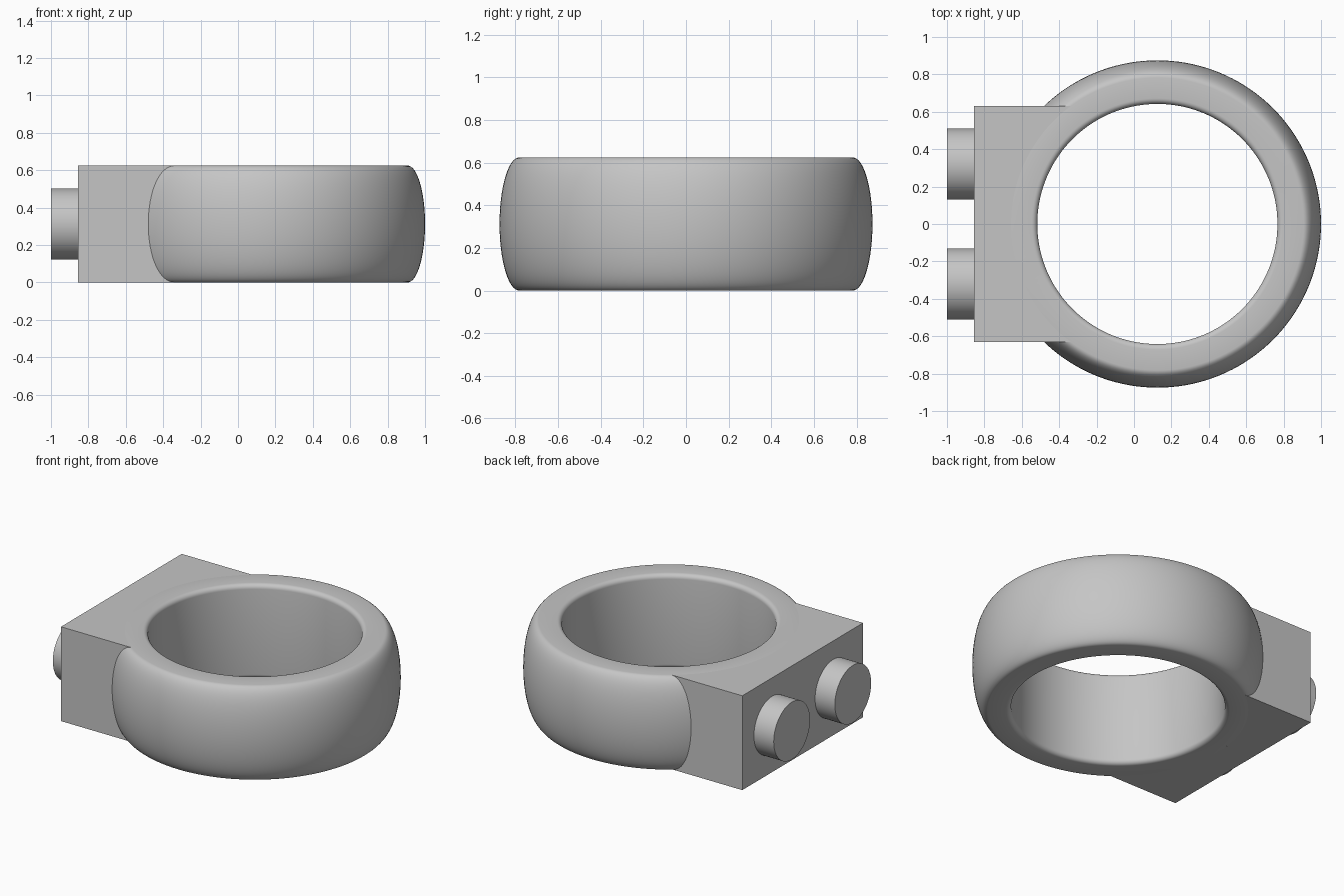
import bpy, bmesh, math
from mathutils import Matrix

cube = bpy.data.objects.get("Cube")
if cube:
    bpy.data.objects.remove(cube, do_unlink=True)

HEIGHT = 0.625
CENTRE_X = 0.125
INNER, FLAT, OUTER = 0.642, 0.782, 0.875
FILLET = 0.03
SEGMENTS = 144

grey = bpy.data.materials.new("plain grey")
grey.use_nodes = True
colour = (0.56, 0.56, 0.56, 1)
grey.diffuse_color = colour
grey.node_tree.nodes["Principled BSDF"].inputs["Base Color"].default_value = colour


def finish(name, bm, angle=30):
    bmesh.ops.recalc_face_normals(bm, faces=bm.faces)
    mesh = bpy.data.meshes.new(name)
    bm.to_mesh(mesh)
    bm.free()
    mesh.materials.append(grey)
    obj = bpy.data.objects.new(name, mesh)
    bpy.context.collection.objects.link(obj)
    bpy.ops.object.select_all(action='DESELECT')
    obj.select_set(True)
    bpy.context.view_layer.objects.active = obj
    bpy.ops.object.shade_smooth_by_angle(angle=math.radians(angle))
    return obj


# Ring: closed section with a half-ellipse outside and small fillets inside
def arc(cx, cz, rx, rz, start, end, steps):
    angles = [math.radians(start + (end - start) * i / steps) for i in range(steps + 1)]
    return [(cx + rx * math.cos(a), cz + rz * math.sin(a)) for a in angles]


half = HEIGHT / 2
section = arc(FLAT, half, OUTER - FLAT, half, -90, 90, 32)
section += arc(INNER + FILLET, HEIGHT - FILLET, FILLET, FILLET, 90, 180, 6)
section += arc(INNER + FILLET, FILLET, FILLET, FILLET, 180, 270, 6)

bm = bmesh.new()
rows = []
for s in range(SEGMENTS):
    a = math.tau * s / SEGMENTS
    rows.append([bm.verts.new((CENTRE_X + r * math.cos(a), r * math.sin(a), z))
                 for r, z in section])
n = len(section)
for s in range(SEGMENTS):
    here, there = rows[s], rows[(s + 1) % SEGMENTS]
    for i in range(n):
        j = (i + 1) % n
        bm.faces.new((here[i], there[i], there[j], here[j]))
finish("ring_band", bm, 40)

# Block: slab whose inner side follows the flat rim of the ring
BACK, HALF_WIDTH = -0.855, 0.632
reach = math.asin(HALF_WIDTH / FLAT)
outline = [(BACK, HALF_WIDTH), (BACK, -HALF_WIDTH)]
STEPS = 48
for i in range(STEPS + 1):
    a = math.pi + reach - 2 * reach * i / STEPS
    outline.append((CENTRE_X + FLAT * math.cos(a), FLAT * math.sin(a)))
bm = bmesh.new()
base = bm.faces.new([bm.verts.new((x, y, 0)) for x, y in outline])
top = bmesh.ops.extrude_face_region(bm, geom=[base])["geom"]
bmesh.ops.translate(bm, vec=(0, 0, HEIGHT),
                    verts=[v for v in top if isinstance(v, bmesh.types.BMVert)])
finish("mounting_block", bm)

# Two round pegs on the outer face of the block
PEG_TIP, PEG_ROOT = -1.0, BACK + 0.02
for side, y in (("left", 0.32), ("right", -0.32)):
    bm = bmesh.new()
    place = Matrix.Translation(((PEG_TIP + PEG_ROOT) / 2, y, half)) @ Matrix.Rotation(math.pi / 2, 4, 'Y')
    bmesh.ops.create_cone(bm, cap_ends=True, segments=64, radius1=0.19, radius2=0.19,
                          depth=PEG_ROOT - PEG_TIP, matrix=place)
    finish("peg_" + ("back" if y > 0 else "front"), bm)
